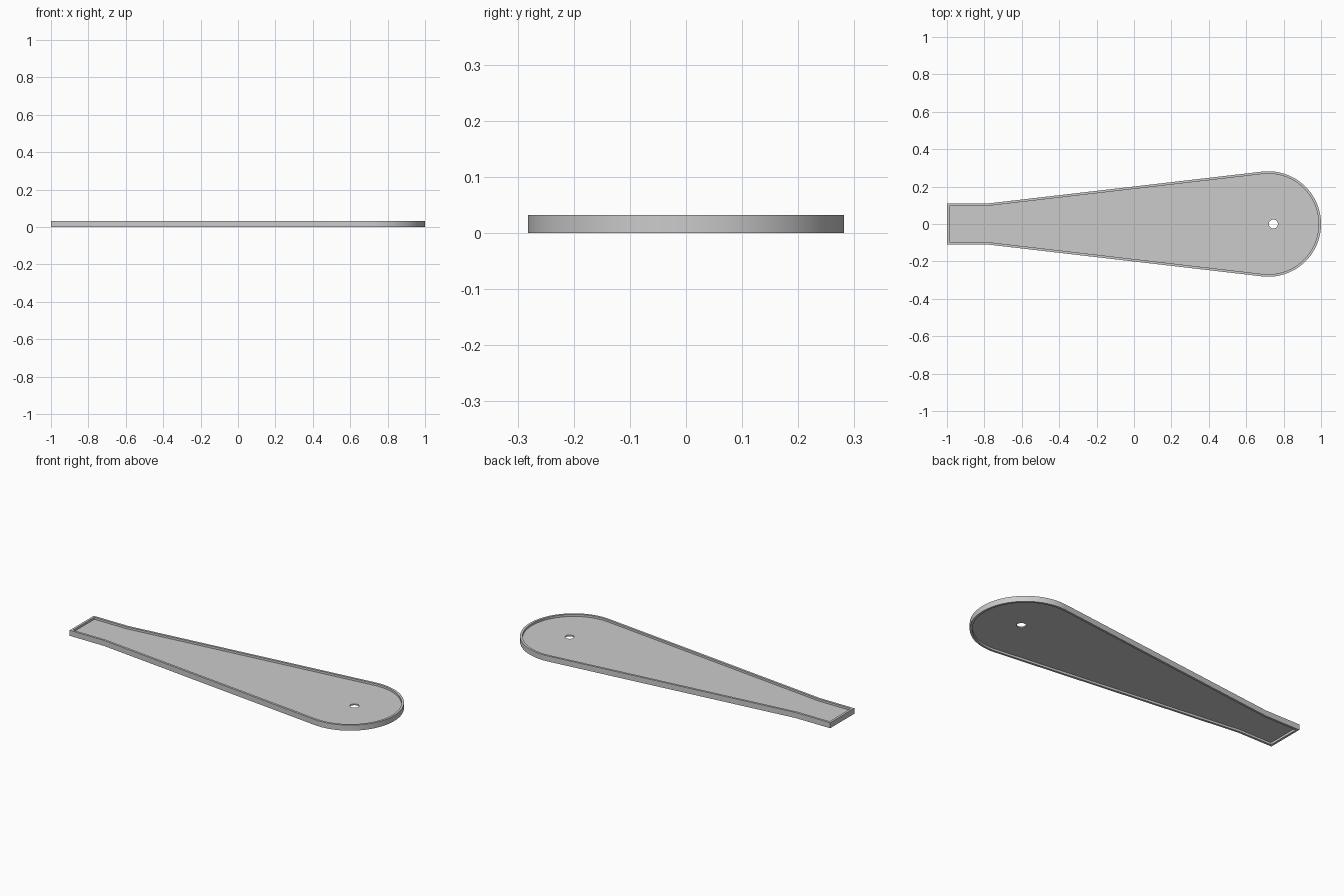
import bpy
from math import sin, cos, pi, asin, hypot, atan2

if "Cube" in bpy.data.objects:
    bpy.data.objects.remove(bpy.data.objects["Cube"])

HEIGHT = 0.032      # full rim height
RIM = 0.013         # rim wall thickness
HEAD_R = 0.282      # rounded end radius
HEAD_X = 1 - HEAD_R
NECK_X, NECK_Y = -0.78, 0.11


def circle(cx, r, n):
    return [(cx + r * cos(2 * pi * i / n), r * sin(2 * pi * i / n)) for i in range(n)]


def outline(inset):
    """Paddle outline: straight handle, tangent taper, round head."""
    r, ny = HEAD_R - inset, NECK_Y - inset
    dx, dy = HEAD_X - NECK_X, -ny
    # tangent line from the neck corner to the head circle
    slope = atan2(dy, dx) + asin(r / hypot(dx, dy))
    a = pi / 2 + slope
    n = 56
    arc = [(HEAD_X + r * cos(-a + 2 * a * i / n), r * sin(-a + 2 * a * i / n))
           for i in range(n + 1)]
    end = -1 + inset
    return arc + [(NECK_X, ny), (end, ny), (end, -ny), (NECK_X, -ny)]


def plate(name, loops, z0, z1):
    """Filled flat profile with holes, extruded from z0 to z1."""
    curve = bpy.data.curves.new(name, 'CURVE')
    curve.dimensions = '2D'
    curve.fill_mode = 'BOTH'
    curve.extrude = (z1 - z0) / 2
    for pts in loops:
        s = curve.splines.new('POLY')
        s.points.add(len(pts) - 1)
        for p, (x, y) in zip(s.points, pts):
            p.co = (x, y, 0, 1)
        s.use_cyclic_u = True
    ob = bpy.data.objects.new(name, curve)
    ob.location.z = (z0 + z1) / 2
    bpy.context.collection.objects.link(ob)
    bpy.ops.object.select_all(action='DESELECT')
    ob.select_set(True)
    bpy.context.view_layer.objects.active = ob
    bpy.ops.object.convert(target='MESH')
    bpy.ops.object.shade_smooth_by_angle()
    return bpy.context.object


# raised rim around the edge
plate("rim", [outline(0), outline(RIM)], 0, HEIGHT)
# thin floor set between the rim edges, with a small round hole
plate("floor", [outline(RIM), circle(0.745, 0.024, 32)], 0.012, 0.02)
